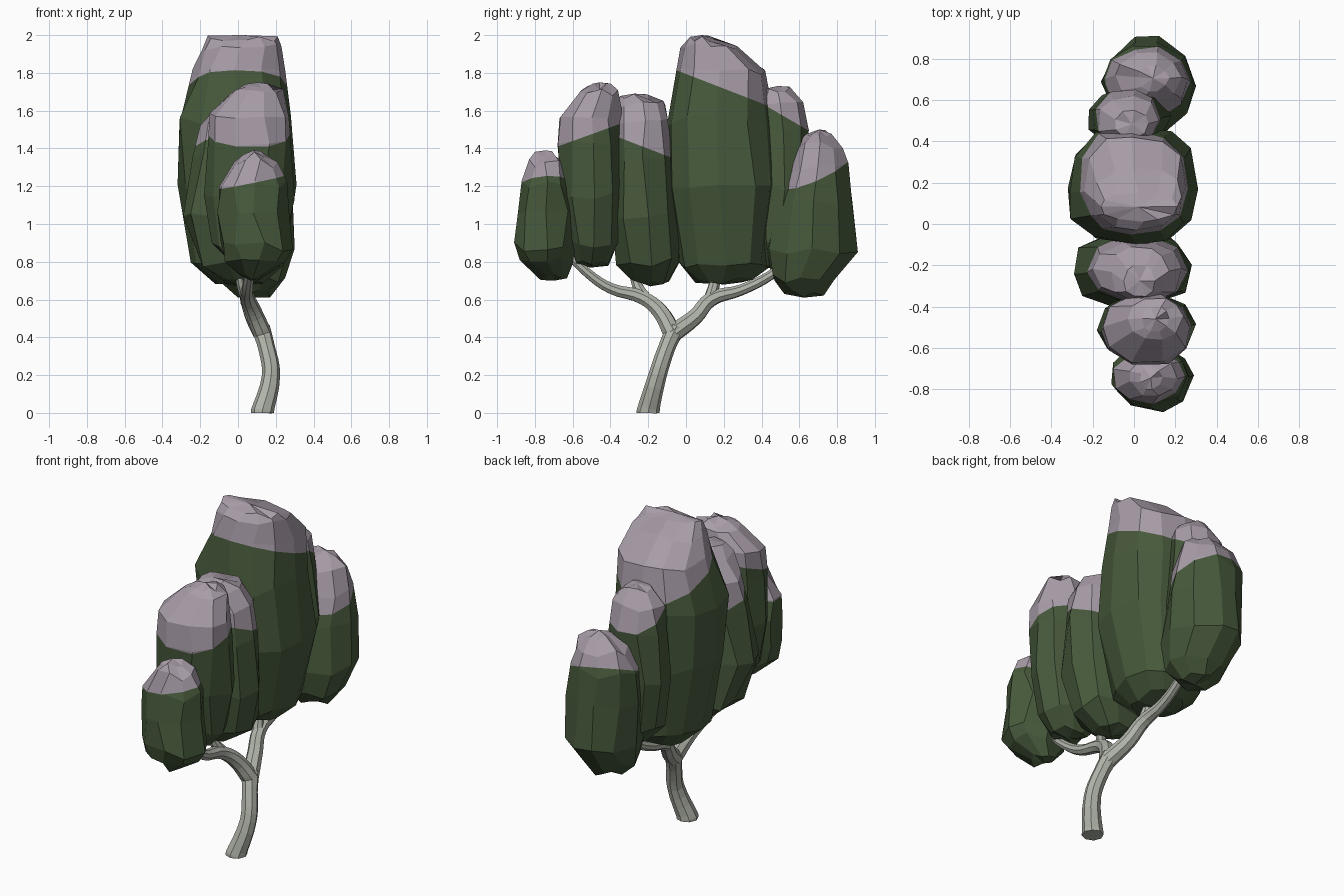
import bpy
import bmesh
import math
import random
from mathutils import Vector

default_cube = bpy.data.objects.get("Cube")
if default_cube:
    bpy.data.objects.remove(default_cube, do_unlink=True)

random.seed(4)


def make_material(name, colour):
    material = bpy.data.materials.new(name)
    material.use_nodes = True
    material.diffuse_color = (*colour, 1)
    shader = material.node_tree.nodes["Principled BSDF"]
    shader.inputs["Base Color"].default_value = (*colour, 1)
    shader.inputs["Roughness"].default_value = 1
    return material


leaf_green = make_material("leaf green", (.062, .1, .044))
pale_mauve = make_material("pale mauve", (.39, .335, .39))
bark_grey = make_material("bark grey", (.44, .46, .4))


def fit(values, low, high):
    """Spread the values so that they exactly fill low to high."""
    start, size = min(values), max(values) - min(values)
    return [low + (v - start) / size * (high - low) for v in values]


def add_ring(bm, row, sides, end, power):
    """Add one uneven ring that fills the given limits."""
    z, front, back, right, left = row
    xs, ys = [], []
    for i in range(sides):
        angle = math.tau * (i + random.uniform(-.17, .17)) / sides
        reach = random.uniform(.95, 1.05)
        c, s = math.cos(angle), math.sin(angle)
        # A power under one makes the ring squarer
        xs.append(math.copysign(abs(c) ** power, c) * reach)
        ys.append(math.copysign(abs(s) ** power, s) * reach)
    ring = []
    for x, y in zip(fit(xs, right, left), fit(ys, front, back)):
        # End rings only curl inward from the tip
        lift = end * random.uniform(0, .04) if end else random.uniform(-.025, .025)
        ring.append(bm.verts.new((x, y, z + lift)))
    return ring


def close_end(bm, ring, z):
    """Fan the end ring to a middle point at height z."""
    middle = sum((v.co for v in ring), Vector()) / len(ring)
    tip = bm.verts.new((middle.x, middle.y, z))
    for a, b in zip(ring, ring[1:] + ring[:1]):
        bm.faces.new((a, b, tip))


def make_crown(name, rows, cap_front, cap_back, tilt=0, sides=10, power=.9):
    """Loft a faceted crown and colour it pale above a sloping cut.

    Each row is height, front, back, right and left limit.
    """
    bm = bmesh.new()
    ends = [1] + [0] * (len(rows) - 2) + [-1]
    rings = [add_ring(bm, row, sides, end, power)
             for row, end in zip(rows, ends)]
    for lower, upper in zip(rings, rings[1:]):
        for i in range(sides):
            j = (i + 1) % sides
            bm.faces.new((lower[i], lower[j], upper[j], upper[i]))
    close_end(bm, rings[0], rows[0][0])
    close_end(bm, rings[-1], rows[-1][0])

    # Cut along the cap line, given as (y, z) at the front and the back
    start = Vector((0, *cap_front))
    slope = Vector((0, *cap_back)) - start
    normal = Vector((1, 0, tilt)).cross(slope).normalized()
    bmesh.ops.bisect_plane(bm, geom=bm.verts[:] + bm.edges[:] + bm.faces[:],
                           plane_co=start, plane_no=normal)
    for face in bm.faces:
        above = (face.calc_center_median() - start).dot(normal) > 0
        face.material_index = 1 if above else 0
    bmesh.ops.recalc_face_normals(bm, faces=bm.faces[:])

    mesh = bpy.data.meshes.new(name)
    bm.to_mesh(mesh)
    bm.free()
    mesh.materials.append(leaf_green)
    mesh.materials.append(pale_mauve)
    crown = bpy.data.objects.new(name, mesh)
    bpy.context.collection.objects.link(crown)


# Leaf crowns, from the front of the tree to the back
make_crown("front_crown", [
    (.7, -.77, -.63, .01, .13),
    (.81, -.88, -.6, -.07, .25),
    (.88, -.91, -.59, -.09, .29),
    (1.08, -.89, -.57, -.11, .27),
    (1.21, -.87, -.6, -.1, .26),
    (1.32, -.83, -.64, -.02, .21),
    (1.39, -.8, -.69, .03, .14),
], (-.9, 1.2), (-.6, 1.21), tilt=.2, sides=9, power=1.05)

make_crown("front_middle_crown", [
    (.77, -.58, -.41, -.04, .16),
    (.9, -.62, -.36, -.14, .24),
    (1.15, -.66, -.34, -.18, .3),
    (1.42, -.68, -.33, -.16, .28),
    (1.58, -.67, -.34, -.15, .27),
    (1.69, -.56, -.36, -.03, .24),
    (1.75, -.52, -.4, .04, .17),
], (-.68, 1.41), (-.35, 1.53))

make_crown("inner_front_crown", [
    (.67, -.29, -.09, -.08, .1),
    (.8, -.37, -.03, -.2, .22),
    (1.05, -.4, -.04, -.29, .28),
    (1.35, -.38, -.07, -.24, .27),
    (1.54, -.37, -.09, -.2, .23),
    (1.63, -.36, -.11, -.11, .17),
    (1.69, -.35, -.2, -.05, .1),
], (-.36, 1.46), (-.1, 1.36), power=.85)

make_crown("tall_centre_crown", [
    (.68, .05, .35, -.12, .13),
    (.79, -.04, .44, -.25, .24),
    (1.2, -.1, .48, -.32, .31),
    (1.55, -.1, .47, -.31, .28),
    (1.8, -.05, .42, -.24, .25),
    (1.93, -.03, .27, -.19, .23),
    (2, .01, .15, -.16, .21),
], (-.04, 1.81), (.45, 1.62), sides=12, power=.85)

make_crown("inner_back_crown", [
    (.76, .42, .56, -.06, .06),
    (.9, .38, .62, -.17, .14),
    (1.2, .38, .64, -.22, .18),
    (1.5, .37, .65, -.2, .14),
    (1.64, .38, .62, -.17, .12),
    (1.73, .42, .55, -.09, .07),
], (.45, 1.61), (.64, 1.5), sides=9)

make_crown("back_crown", [
    (.61, .52, .73, 0, .17),
    (.71, .46, .78, -.09, .25),
    (.85, .42, .91, -.14, .3),
    (1.12, .48, .88, -.16, .29),
    (1.3, .54, .86, -.15, .26),
    (1.42, .59, .83, -.09, .23),
    (1.5, .64, .77, .02, .17),
], (.5, 1.2), (.85, 1.35), tilt=-.2, power=1.1)

# Trunk and branches as tapered eight-sided tubes: x, y, z, radius
limbs = [
    [(.13, -.2, 0, .061), (.13, -.2, .01, .061), (.175, -.15, .2, .048),
     (.15, -.1, .35, .045), (.12, -.055, .45, .05)],
    [(.13, -.07, .42, .05), (.08, -.14, .54, .044), (.05, -.23, .61, .038),
     (.05, -.4, .66, .03), (.06, -.52, .74, .026), (.07, -.64, .86, .022)],
    [(.05, -.21, .6, .035), (.02, -.26, .68, .028), (0, -.28, .8, .024)],
    [(.13, -.07, .42, .05), (.08, .05, .51, .044), (.05, .13, .6, .04),
     (.04, .29, .65, .03), (.05, .45, .73, .026), (.06, .56, .82, .022)],
    [(.05, .12, .58, .036), (.03, .15, .68, .03), (.02, .18, .82, .026)],
]
wood = bpy.data.curves.new("trunk_and_branches", "CURVE")
wood.dimensions = "3D"
wood.bevel_depth = 1
wood.bevel_resolution = 2
wood.resolution_u = 4
wood.use_fill_caps = True
wood.materials.append(bark_grey)
for limb in limbs:
    spline = wood.splines.new("BEZIER")
    spline.use_smooth = False
    spline.bezier_points.add(len(limb) - 1)
    for point, (x, y, z, radius) in zip(spline.bezier_points, limb):
        point.co = (x, y, z)
        point.radius = radius
        point.handle_left_type = point.handle_right_type = "AUTO"
trunk = bpy.data.objects.new("trunk_and_branches", wood)
bpy.context.collection.objects.link(trunk)
